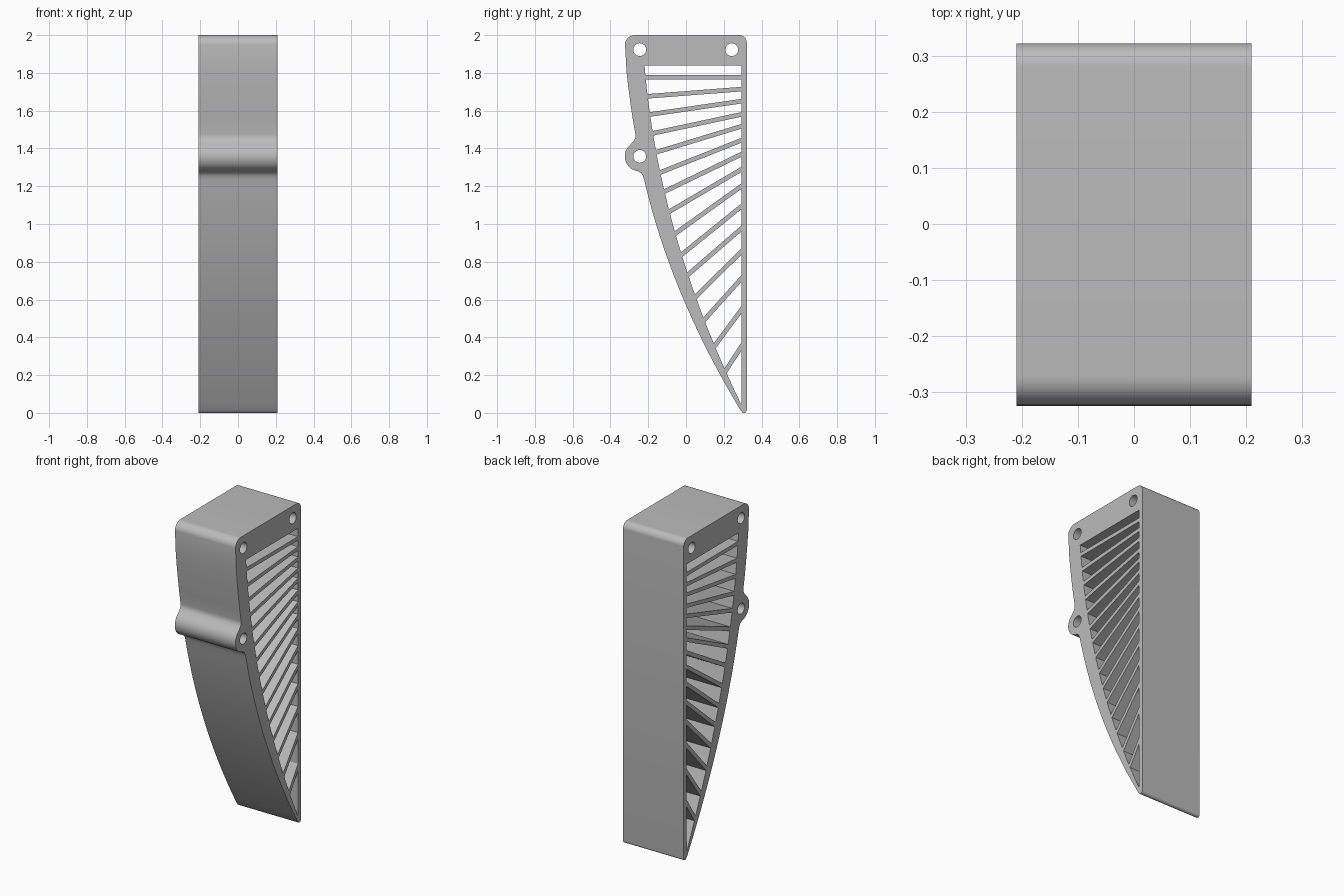
import bpy
from math import cos, sin, radians, hypot
from mathutils import Matrix

cube = bpy.data.objects.get("Cube")
if cube:
    bpy.data.objects.remove(cube, do_unlink=True)

HALF_WIDTH = 0.209
BACK = 0.293          # inner face of the straight back wall
HALF_RIB = 0.012
TOP = 1.84            # upper edge of the slatted opening


def arc(cy, cz, r, start, end, n=12):
    angles = [radians(start + (end - start) * i / n) for i in range(n + 1)]
    return [(cy + r * cos(a), cz + r * sin(a)) for a in angles]


def outer_y(z):
    return 0.285 - 0.518 * (z - 0.02) + 0.152 * (z - 0.02) * (z - 0.57)


def inner_y(z):
    return 0.29 - 0.397 * (z - 0.05) + 0.1123 * (z - 0.05) * (z - 0.84)


def rib_edge(z_front, z_back, side):
    """Ends of one rib face, on the curved front wall and on the back wall."""
    y_front = inner_y(z_front)
    slope = (z_back - z_front) / (BACK - y_front)
    shift = side * HALF_RIB * hypot(1, slope)
    z = z_front + shift
    for _ in range(12):
        z = z_front + shift + slope * (inner_y(z) - y_front)
    return z, z_back + shift


# Outer silhouette: curved front, pivot boss, rounded top, straight back
steps = 32
outline = [(outer_y(z), z) for z in (0.02 + 1.215 * i / steps for i in range(steps + 1))]
outline += [(-0.228, 1.255), (-0.237, 1.269)]
outline += arc(-0.245, 1.358, 0.079, 262, 140, 20)
outline += [(-0.287, 1.428), (-0.274, 1.444), (-0.268, 1.458), (-0.268, 1.475)]
outline += [(-0.281, 1.55), (-0.293, 1.63), (-0.305, 1.72), (-0.315, 1.81)]
outline += arc(-0.271, 1.948, 0.052, 176, 90)
outline += arc(0.281, 1.959, 0.041, 90, 0)
outline += arc(0.307, 0.015, 0.015, 0, -135, 8)

# Bolt holes
loops = [outline]
for cy, cz in ((-0.245, 1.923), (0.242, 1.923), (-0.245, 1.358)):
    loops.append(arc(cy, cz, 0.034, 0, 345, 23))

# Slanted ribs: centre height at the front wall and at the back wall
ribs = [(1.777, 1.777), (1.676, 1.714), (1.58, 1.65), (1.48, 1.58), (1.38, 1.517),
        (1.273, 1.443), (1.172, 1.369), (1.066, 1.289), (0.95, 1.2), (0.838, 1.093),
        (0.732, 0.976), (0.615, 0.854), (0.493, 0.711), (0.355, 0.546), (0.223, 0.35)]

# Openings left between neighbouring ribs
uppers = [(TOP, TOP)] + [rib_edge(f, b, -1) for f, b in ribs]
lowers = [rib_edge(f, b, 1) for f, b in ribs] + [(0.052, 0.045)]
for (front_hi, back_hi), (front_lo, back_lo) in zip(uppers, lowers):
    front = [front_hi + (front_lo - front_hi) * i / 4 for i in range(5)]
    loops.append([(BACK, back_lo), (BACK, back_hi)] + [(inner_y(z), z) for z in front])

# Fill the profile and extrude it across the width
curve = bpy.data.curves.new("slatted_bracket", "CURVE")
curve.dimensions = "2D"
curve.fill_mode = "BOTH"
curve.extrude = HALF_WIDTH
for loop in loops:
    spline = curve.splines.new("POLY")
    spline.points.add(len(loop) - 1)
    for point, (y, z) in zip(spline.points, loop):
        point.co = (y, z, 0, 1)
    spline.use_cyclic_u = True

bracket = bpy.data.objects.new("slatted_bracket", curve)
bpy.context.collection.objects.link(bracket)
bpy.ops.object.select_all(action="DESELECT")
bracket.select_set(True)
bpy.context.view_layer.objects.active = bracket
bpy.ops.object.convert(target="MESH")
bracket = bpy.context.object
bracket.data.transform(Matrix(((0, 0, 1, 0), (1, 0, 0, 0), (0, 1, 0, 0), (0, 0, 0, 1))))

# Weld the caps to the walls and face everything outward
bpy.ops.object.mode_set(mode="EDIT")
bpy.ops.mesh.select_all(action="SELECT")
bpy.ops.mesh.remove_doubles(threshold=0.0001)
bpy.ops.mesh.normals_make_consistent(inside=False)
bpy.ops.object.mode_set(mode="OBJECT")
bpy.ops.object.shade_smooth_by_angle(angle=radians(30))

# Plain grey finish
grey = bpy.data.materials.new("plain_grey")
grey.use_nodes = True
color = (0.5, 0.5, 0.5, 1)
grey.diffuse_color = color
grey.node_tree.nodes["Principled BSDF"].inputs["Base Color"].default_value = color
bracket.data.materials.clear()
bracket.data.materials.append(grey)
